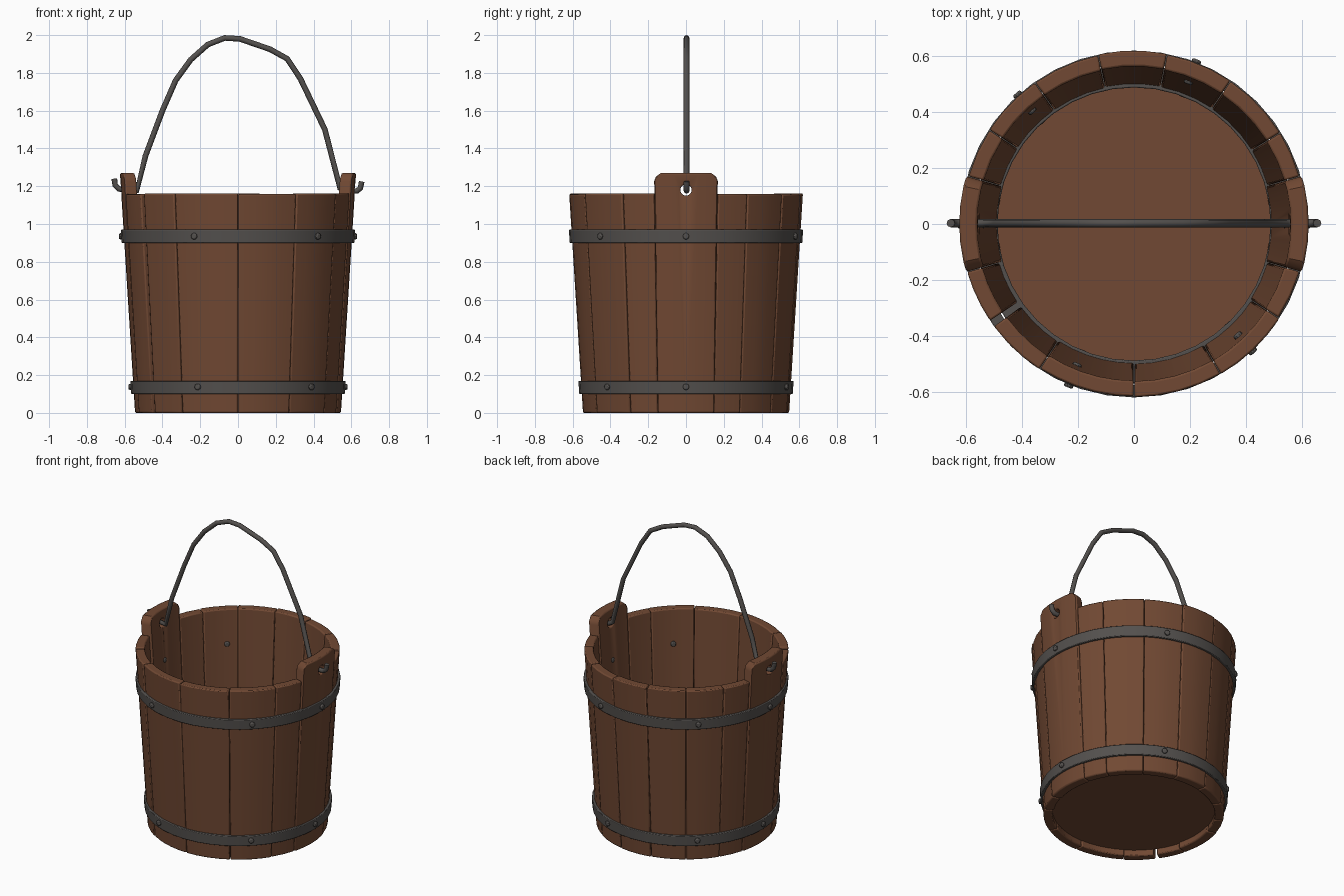
import bpy, bmesh, math, random
from mathutils import Vector, Matrix

if "Cube" in bpy.data.objects:
    bpy.data.objects.remove(bpy.data.objects["Cube"])

random.seed(4)


def material(name, rgb):
    m = bpy.data.materials.new(name)
    m.diffuse_color = (*rgb, 1)
    m.use_nodes = True
    m.node_tree.nodes["Principled BSDF"].inputs["Base Color"].default_value = m.diffuse_color
    return m


WOOD = material("brown_wood", (0.165, 0.066, 0.033))
IRON = material("dark_iron", (0.088, 0.081, 0.076))


def outer(z):
    return 0.545 + 0.063 * z


def polar(r, deg, z):
    a = math.radians(deg)
    return Vector((r * math.cos(a), r * math.sin(a), z))


def finish(name, bm, mat, angle=35):
    bmesh.ops.recalc_face_normals(bm, faces=bm.faces)
    me = bpy.data.meshes.new(name)
    bm.to_mesh(me)
    bm.free()
    ob = bpy.data.objects.new(name, me)
    bpy.context.collection.objects.link(ob)
    me.materials.append(mat)
    bpy.ops.object.select_all(action='DESELECT')
    ob.select_set(True)
    bpy.context.view_layer.objects.active = ob
    bpy.ops.object.shade_smooth_by_angle(angle=math.radians(angle))
    return ob


def add_bevel(ob, width):
    b = ob.modifiers.new("soft_edges", 'BEVEL')
    b.width = width
    b.segments = 2
    b.limit_method = 'ANGLE'
    b.angle_limit = math.radians(40)


def stave(name, columns, shift=0.0, thick=0.056):
    """Curved tapering board; columns = [(angle, top height), ...]"""
    bm = bmesh.new()
    rings = []
    for deg, top in columns:
        rings.append([bm.verts.new(polar(r, deg, z)) for r, z in (
            (outer(0) + shift, 0), (outer(top) + shift, top),
            (outer(top) + shift - thick, top), (outer(0) + shift - thick, 0))])
    for a, b in zip(rings, rings[1:]):
        for i in range(4):
            j = (i + 1) % 4
            bm.faces.new((a[i], a[j], b[j], b[i]))
    bm.faces.new(rings[0])
    bm.faces.new(rings[-1])
    return finish(name, bm, WOOD)


# plain staves on either side of the two ears
GAP = 0.12
runs = [[16, 32, 56, 79, 102, 125, 147, 164], [196, 214, 237, 270, 300, 327, 344]]
for run in runs:
    for a, b in zip(run, run[1:]):
        a0 = a + (2.2 if a == 214 else GAP)     # one open joint
        n = max(2, round((b - a) / 7))
        top = 1.16 + random.uniform(-0.004, 0.003)
        cols = [(a0 + (b - GAP - a0) * i / n, top) for i in range(n + 1)]
        ob = stave(f"stave_{a}", cols, random.uniform(-0.003, 0.003))
        add_bevel(ob, 0.007)

# tall staves forming the ears, with a hole for the handle
bm = bmesh.new()
bmesh.ops.create_cone(bm, cap_ends=True, segments=16, radius1=0.03, radius2=0.03,
                      depth=1.6, matrix=Matrix.Translation((0, 0, 1.18)) @ Matrix.Rotation(math.pi / 2, 4, 'Y'))
cutter = finish("ear_hole_cutter", bm, WOOD)
cutter.hide_render = True
cutter.hide_viewport = True
cutter.display_type = 'WIRE'
profile = [(-15.9, 1.225), (-15, 1.25), (-12.5, 1.27), (-6, 1.27), (0, 1.27),
           (6, 1.27), (12.5, 1.27), (15, 1.25), (15.9, 1.225)]
for side, turn in (("right", 0), ("left", 180)):
    ear = stave(f"ear_stave_{side}", [(turn + d, z) for d, z in profile], 0.0, 0.064)
    cut = ear.modifiers.new("handle_hole", 'BOOLEAN')
    cut.operation = 'DIFFERENCE'
    cut.solver = 'EXACT'
    cut.object = cutter
    add_bevel(ear, 0.009)

# bucket floor
bm = bmesh.new()
bmesh.ops.create_cone(bm, cap_ends=True, segments=40, radius1=0.497, radius2=0.497,
                      depth=0.06, matrix=Matrix.Translation((0, 0, 0.07)))
finish("bucket_floor", bm, WOOD)


# iron hoops
def hoop(name, z0, z1, inner, n=40):
    bm = bmesh.new()
    rings = []
    for i in range(n):
        d = 360 * i / n
        rings.append([bm.verts.new(polar(r, d, z)) for r, z in (
            (outer(z0) + 0.014, z0), (outer(z1) + 0.014, z1), (inner, z1), (inner, z0))])
    for k in range(n):
        a, b = rings[k], rings[(k + 1) % n]
        for i in range(4):
            j = (i + 1) % 4
            bm.faces.new((a[i], a[j], b[j], b[i]))
    add_bevel(finish(name, bm, IRON), 0.004)


hoop("lower_hoop", 0.10, 0.17, 0.488)
hoop("upper_hoop", 0.90, 0.97, 0.575)

# rivets pass through hoop and wall
for label, z in (("lower", 0.138), ("upper", 0.935)):
    bm = bmesh.new()
    r0, r1 = outer(z) - 0.068, outer(z) + 0.026
    for deg in (0, 69, 132, 180, 248, 313):
        m = Matrix.Rotation(math.radians(deg), 4, 'Z') @ Matrix.Translation(((r0 + r1) / 2, 0, z)) \
            @ Matrix.Rotation(math.pi / 2, 4, 'Y')
        bmesh.ops.create_cone(bm, cap_ends=True, segments=10, radius1=0.017, radius2=0.017,
                              depth=r1 - r0, matrix=m)
    add_bevel(finish(f"{label}_rivets", bm, IRON), 0.006)

# bent wire handle hooked through the ears
path = [(-0.655, 1.24), (-0.65, 1.205), (-0.63, 1.185), (-0.535, 1.175), (-0.49, 1.36), (-0.40, 1.60),
        (-0.33, 1.76), (-0.25, 1.87), (-0.16, 1.95), (-0.07, 1.985), (0.01, 1.98), (0.17, 1.925),
        (0.26, 1.875), (0.33, 1.77), (0.46, 1.50), (0.54, 1.19), (0.565, 1.175), (0.63, 1.175),
        (0.648, 1.19), (0.655, 1.225)]
cu = bpy.data.curves.new("handle", 'CURVE')
cu.dimensions = '3D'
cu.bevel_depth = 0.015
cu.bevel_resolution = 2
cu.use_fill_caps = True
sp = cu.splines.new('POLY')
sp.points.add(len(path) - 1)
for p, (x, z) in zip(sp.points, path):
    p.co = (x, 0.003, z, 1)
cu.materials.append(IRON)
bpy.context.collection.objects.link(bpy.data.objects.new("handle", cu))
